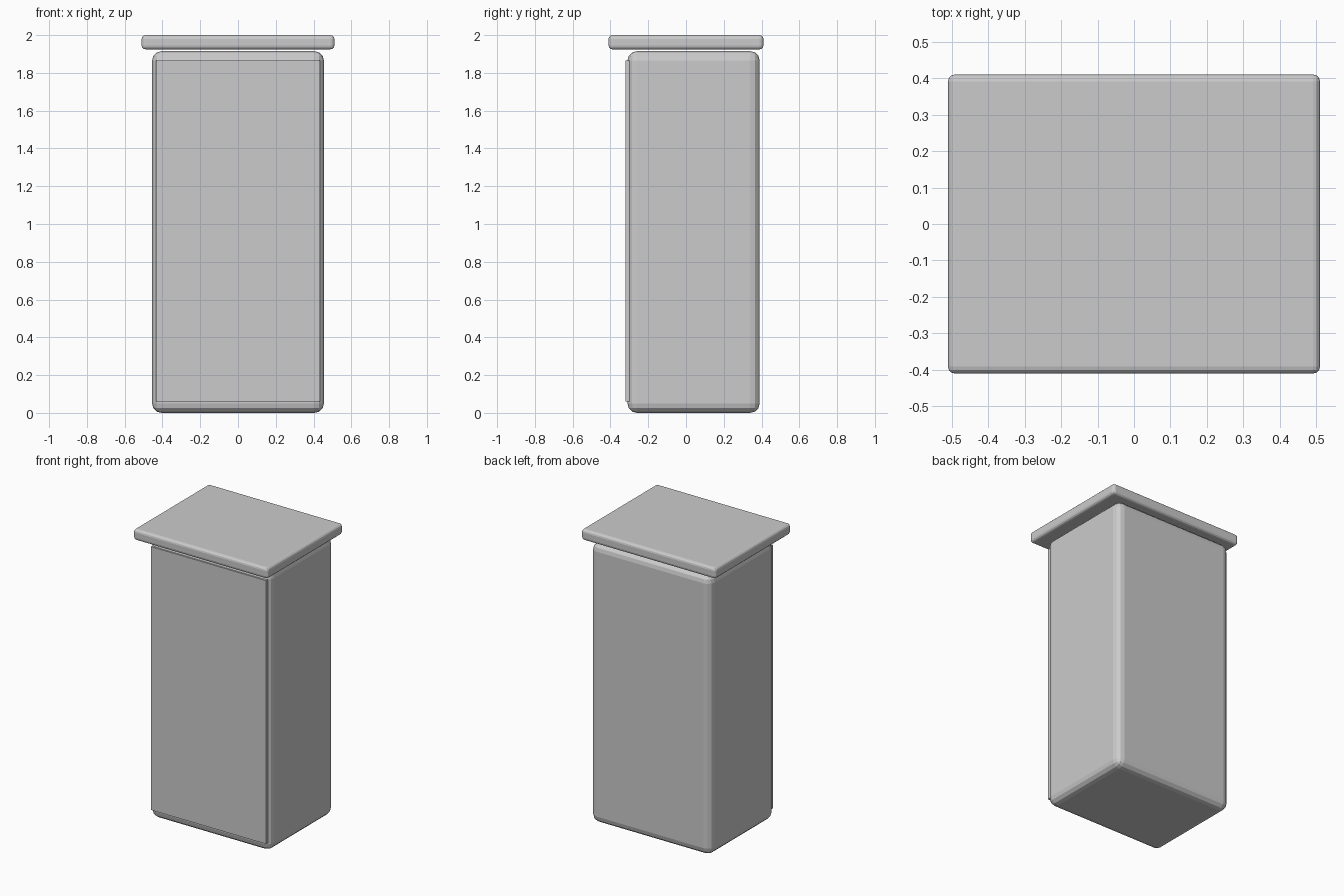
import bpy

# Remove the default cube
cube = bpy.data.objects.get("Cube")
if cube:
    bpy.data.objects.remove(cube, do_unlink=True)

# Single plain grey for every part
grey = bpy.data.materials.new("light_grey")
grey.use_nodes = True
colour = (0.6, 0.6, 0.6, 1)
grey.diffuse_color = colour
grey.node_tree.nodes["Principled BSDF"].inputs["Base Color"].default_value = colour


def rounded_box(name, low, high, radius=0, segments=3):
    """Box between two corners, with softened edges."""
    centre = [(a + b) / 2 for a, b in zip(low, high)]
    bpy.ops.mesh.primitive_cube_add(size=1, location=centre)
    ob = bpy.context.object
    ob.name = name
    ob.scale = [b - a for a, b in zip(low, high)]
    bpy.ops.object.transform_apply(location=False, rotation=False, scale=True)
    ob.data.materials.append(grey)
    if radius:
        bevel = ob.modifiers.new("soft_edges", 'BEVEL')
        bevel.width = radius
        bevel.segments = segments
    return ob


# Cabinet body with rounded edges
rounded_box("body", (-0.455, -0.31, 0), (0.455, 0.39, 1.915), 0.05)

# Flat door panel standing slightly proud of the front
rounded_box("front_panel", (-0.435, -0.32, 0.06), (0.435, -0.28, 1.865))

# Overhanging lid
rounded_box("lid", (-0.51, -0.41, 1.925), (0.51, 0.41, 2), 0.02)
